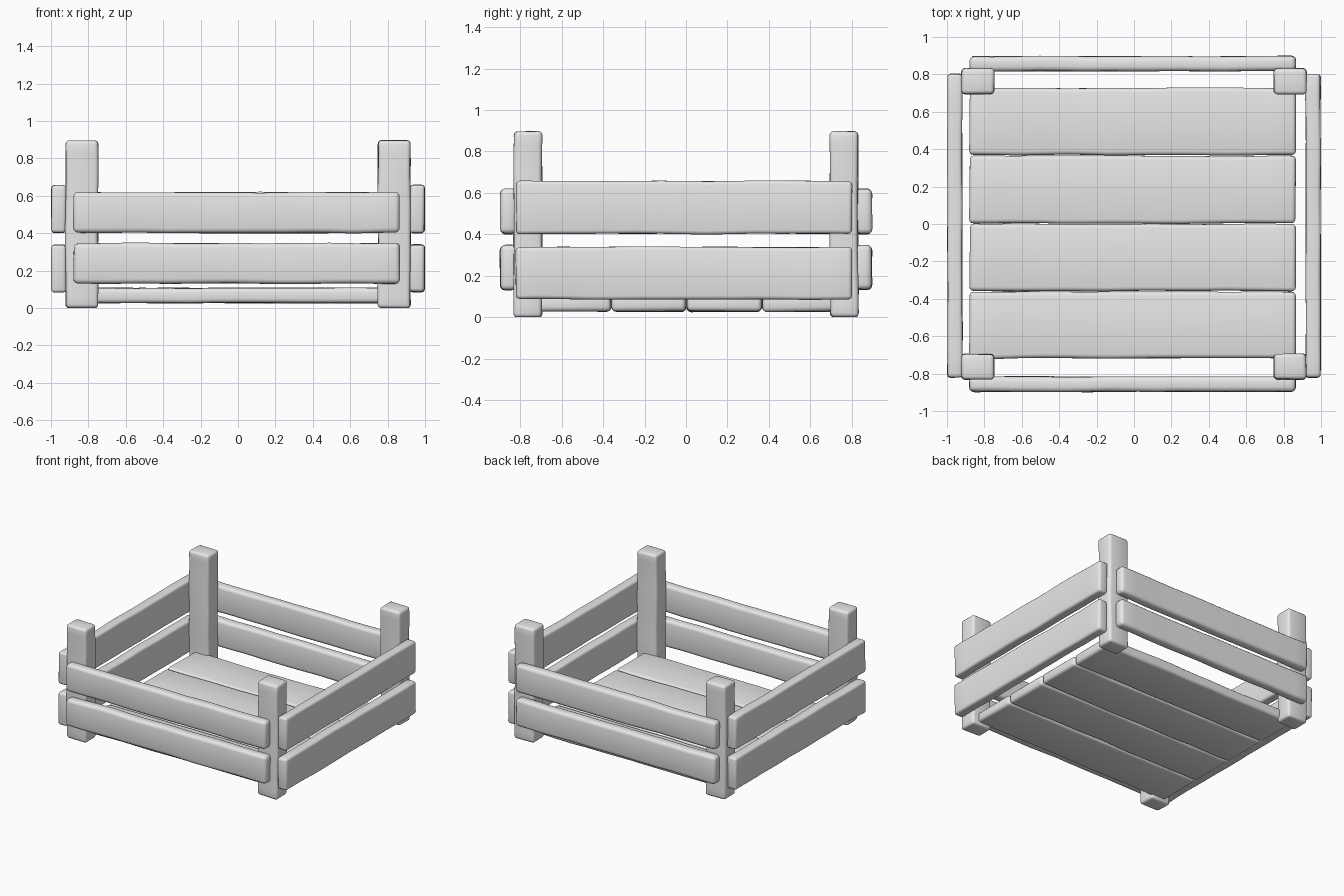
import bpy
import bmesh
import math
from mathutils import Vector, noise

cube = bpy.data.objects.get("Cube")
if cube:
    bpy.data.objects.remove(cube, do_unlink=True)

wood = bpy.data.materials.new("plain grey")
wood.use_nodes = True
wood.diffuse_color = (0.8, 0.8, 0.8, 1)
wood.node_tree.nodes["Principled BSDF"].inputs["Base Color"].default_value = (0.8, 0.8, 0.8, 1)

count = 0


def board(name, low, high, bevel=0.02, wobble=0.005):
    """Rounded, slightly uneven board filling the box from low to high."""
    global count
    count += 1
    low, high = Vector(low), Vector(high)
    size, middle = high - low, (low + high) / 2
    bm = bmesh.new()
    bmesh.ops.create_cube(bm, size=1)
    for v in bm.verts:
        v.co = Vector(a * b for a, b in zip(v.co, size)) + middle
    bmesh.ops.bevel(bm, geom=bm.edges[:], offset=bevel, segments=3,
                    profile=0.5, affect='EDGES', clamp_overlap=True)
    # Cross cuts along the length let the edges wander
    axis = max(range(3), key=lambda i: size[i])
    normal = Vector((0, 0, 0))
    normal[axis] = 1
    cuts = 14
    for i in range(1, cuts):
        point = low.copy()
        point[axis] += size[axis] * i / cuts
        bmesh.ops.bisect_plane(bm, geom=bm.verts[:] + bm.edges[:] + bm.faces[:],
                               plane_co=point, plane_no=normal)
    shift = Vector((count * 7.3, count * 3.1, count * 5.7))
    for v in bm.verts:
        v.co += noise.noise_vector(v.co * 4 + shift) * wobble
        v.co.z = max(v.co.z, 0)
        v.co.x = max(-1, min(1, v.co.x))
    mesh = bpy.data.meshes.new(name)
    bm.to_mesh(mesh)
    bm.free()
    mesh.materials.append(wood)
    for p in mesh.polygons:
        p.use_smooth = True
    mesh.set_sharp_from_angle(angle=math.radians(40))
    obj = bpy.data.objects.new(name, mesh)
    bpy.context.collection.objects.link(obj)
    return obj


def span(side, inner, outer):
    return sorted((side * inner, side * outer))


# Corner posts
for sx, xname in ((-1, "right"), (1, "left")):
    for sy, yname in ((-1, "front"), (1, "back")):
        x0, x1 = span(sx, 0.748, 0.922)
        y0, y1 = span(sy, 0.695, 0.832)
        board(f"{yname}_{xname}_post", (x0, y0, 0), (x1, y1, 0.897))

# Front and back slats
for sy, yname in ((-1, "front"), (1, "back")):
    y0, y1 = span(sy, 0.817, 0.897)
    for level, z0, z1 in (("lower", 0.132, 0.347), ("upper", 0.402, 0.619)):
        board(f"{yname}_{level}_slat", (-0.879, y0, z0), (0.866, y1, z1), 0.025)

# Side slats
for sx, xname in ((-1, "right"), (1, "left")):
    x0, x1 = span(sx, 0.918, 0.997)
    for level, z0, z1 in (("lower", 0.085, 0.338), ("upper", 0.402, 0.657)):
        board(f"{xname}_{level}_slat", (x0, -0.82, z0), (x1, 0.802, z1), 0.018)

# Floor boards
edges = (-0.721, -0.36, 0.002, 0.366, 0.73)
for i in range(4):
    board(f"floor_board_{i + 1}", (-0.879, edges[i] + 0.002, 0.027),
          (0.866, edges[i + 1] - 0.002, 0.107), 0.022, 0.006)
